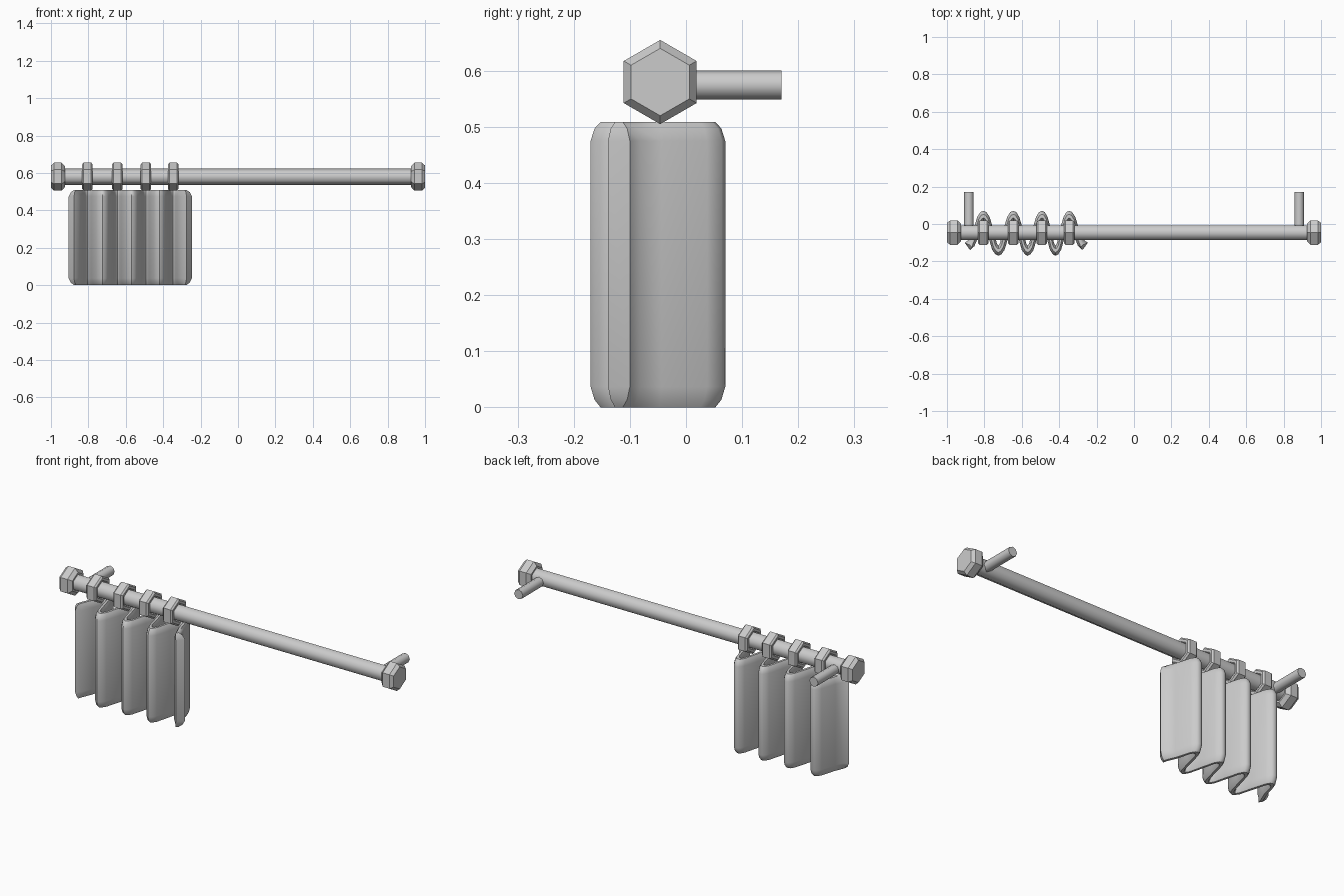
import bpy, bmesh, math
from mathutils import Vector

if "Cube" in bpy.data.objects:
    bpy.data.objects.remove(bpy.data.objects["Cube"])

ROD_Y, ROD_Z = -0.046, 0.58


def finish(bm, name, angle=35):
    bmesh.ops.recalc_face_normals(bm, faces=bm.faces)
    me = bpy.data.meshes.new(name)
    bm.to_mesh(me)
    bm.free()
    ob = bpy.data.objects.new(name, me)
    bpy.context.collection.objects.link(ob)
    bpy.ops.object.select_all(action='DESELECT')
    ob.select_set(True)
    bpy.context.view_layer.objects.active = ob
    bpy.ops.object.shade_smooth_by_angle(angle=math.radians(angle))
    return ob


def lathe(name, profile, origin, axis='X', sides=6, closed=False, angle=35):
    """Turn (along, radius) points round the axis; closed makes a ring."""
    bm = bmesh.new()
    loops = []
    for a, r in profile:
        loop = []
        for k in range(sides):
            t = 2 * math.pi * k / sides
            s, c = r * math.sin(t), r * math.cos(t)
            p = (a, s, c) if axis == 'X' else (s, a, c)
            loop.append(bm.verts.new(Vector(origin) + Vector(p)))
        loops.append(loop)
    n = len(loops)
    for i in range(n if closed else n - 1):
        a, b = loops[i], loops[(i + 1) % n]
        for k in range(sides):
            m = (k + 1) % sides
            bm.faces.new((a[k], a[m], b[m], b[k]))
    if not closed:
        bm.faces.new(loops[0])
        bm.faces.new(loops[-1])
    return finish(bm, name, angle)


# Rod
lathe("rod", [(-0.95, 0.045), (0.95, 0.045)], (0, ROD_Y, ROD_Z), angle=65)

# End knobs and wall brackets
knob = [(0.925, 0.055), (0.943, 0.075), (0.983, 0.075), (1.0, 0.06)]
for side, s in (("left", -1), ("right", 1)):
    lathe(side + "_knob", [(s * x, r) for x, r in knob], (0, ROD_Y, ROD_Z))
    lathe(side + "_bracket", [(-0.04, 0.026), (0.17, 0.026)],
          (s * 0.883, 0, 0.575), 'Y', 8, angle=50)

# Curtain rings
RING_X = (-0.805, -0.645, -0.492, -0.347)
ring = [(-0.02, 0.075), (0.02, 0.075), (0.028, 0.066), (0.028, 0.052),
        (0.02, 0.043), (-0.02, 0.043), (-0.028, 0.052), (-0.028, 0.066)]
for i, x in enumerate(RING_X):
    lathe(f"ring_{i + 1}", ring, (x, ROD_Y, ROD_Z), closed=True)

# Curtain plan: pairs of (back, front) points, from peak to trough
half = [((0, .07), (0, .015)), ((.016, .064), (.005, .01)),
        ((.033, .038), (.01, -.002)), ((.058, -.044), (.022, -.056)),
        ((.07, -.098), (.047, -.138)), ((.075, -.11), (.064, -.162))]
trough = ((.08, -.115), (.08, -.17))
tail = half[1:4] + [((.074, -.082), (.048, -.118)), ((.1, -.1), (.072, -.139))]


def place(pairs, x0, s, k=1.0):
    return [tuple((x0 + s * k * x, y) for x, y in pr) for pr in pairs]


pairs = place(tail, RING_X[0], -1)[::-1]
for i, x in enumerate(RING_X):
    pairs += place(half[:1], x, 1)
    if i < 3:
        gap = RING_X[i + 1] - x
        k = gap / 0.16
        pairs += place(half[1:] + [trough], x, 1, k)
        pairs += place(half[1:], RING_X[i + 1], -1, k)[::-1]
pairs += place(tail, RING_X[-1], 1)

# Curtain body: the outline narrows towards its middle at top and bottom
levels = [(0.0, .35), (0.014, .75), (0.037, 1), (0.475, 1), (0.497, .75), (0.509, .35)]
bm = bmesh.new()
rows = []
last = len(pairs) - 1
for z, f in levels:
    back, front = [], []
    for i, (b, g) in enumerate(pairs):
        mid = (Vector(b) + Vector(g)) / 2
        if i in (0, last):
            mid.x += 0.03 if i == 0 else -0.03
        for p, out in ((b, back), (g, front)):
            q = mid.lerp(Vector(p), f)
            out.append(bm.verts.new((q.x, q.y, z)))
    rows.append((back, front))
for (b0, f0), (b1, f1) in zip(rows, rows[1:]):
    lo, hi = b0 + f0[::-1], b1 + f1[::-1]
    for i in range(len(lo)):
        j = (i + 1) % len(lo)
        bm.faces.new((lo[i], lo[j], hi[j], hi[i]))
for b, g in (rows[0], rows[-1]):
    for i in range(last):
        bm.faces.new((b[i], b[i + 1], g[i + 1], g[i]))
finish(bm, "curtain", 45)
